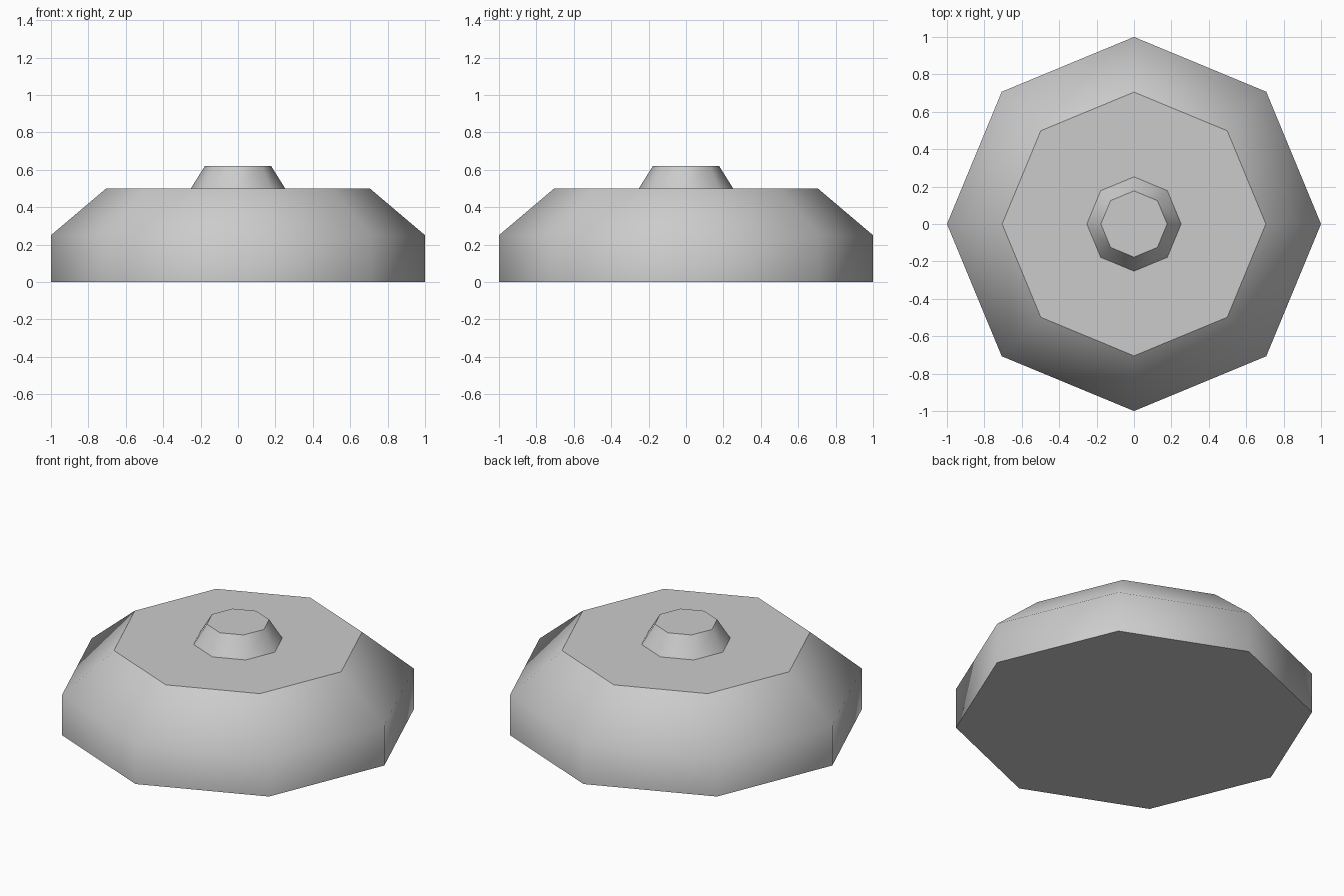
import bpy, bmesh
from math import cos, sin, pi

if "Cube" in bpy.data.objects:
    bpy.data.objects.remove(bpy.data.objects["Cube"])

SIDES = 8


def turned_part(name, profile, bottom=True):
    """Eight-sided part from (radius, height) rings: smooth sides, flat caps."""
    bm = bmesh.new()
    rings = [[bm.verts.new((r * cos(2 * pi * i / SIDES), r * sin(2 * pi * i / SIDES), z))
              for i in range(SIDES)] for r, z in profile]
    for low, high in zip(rings, rings[1:]):
        for i in range(SIDES):
            j = (i + 1) % SIDES
            bm.faces.new((low[i], low[j], high[j], high[i])).smooth = True
    caps = [bm.faces.new(rings[-1])]
    if bottom:
        caps.append(bm.faces.new(rings[0][::-1]))
    for cap in caps:
        for edge in cap.edges:
            edge.smooth = False
    mesh = bpy.data.meshes.new(name)
    bm.to_mesh(mesh)
    bm.free()
    obj = bpy.data.objects.new(name, mesh)
    bpy.context.collection.objects.link(obj)
    return obj


# Wide base with a sloped shoulder
turned_part("base", [(1.0, 0.0), (1.0, 0.25), (0.705, 0.5)])

# Small tapered knob on top, open where it meets the base
turned_part("knob", [(0.252, 0.5), (0.177, 0.62)], bottom=False)
